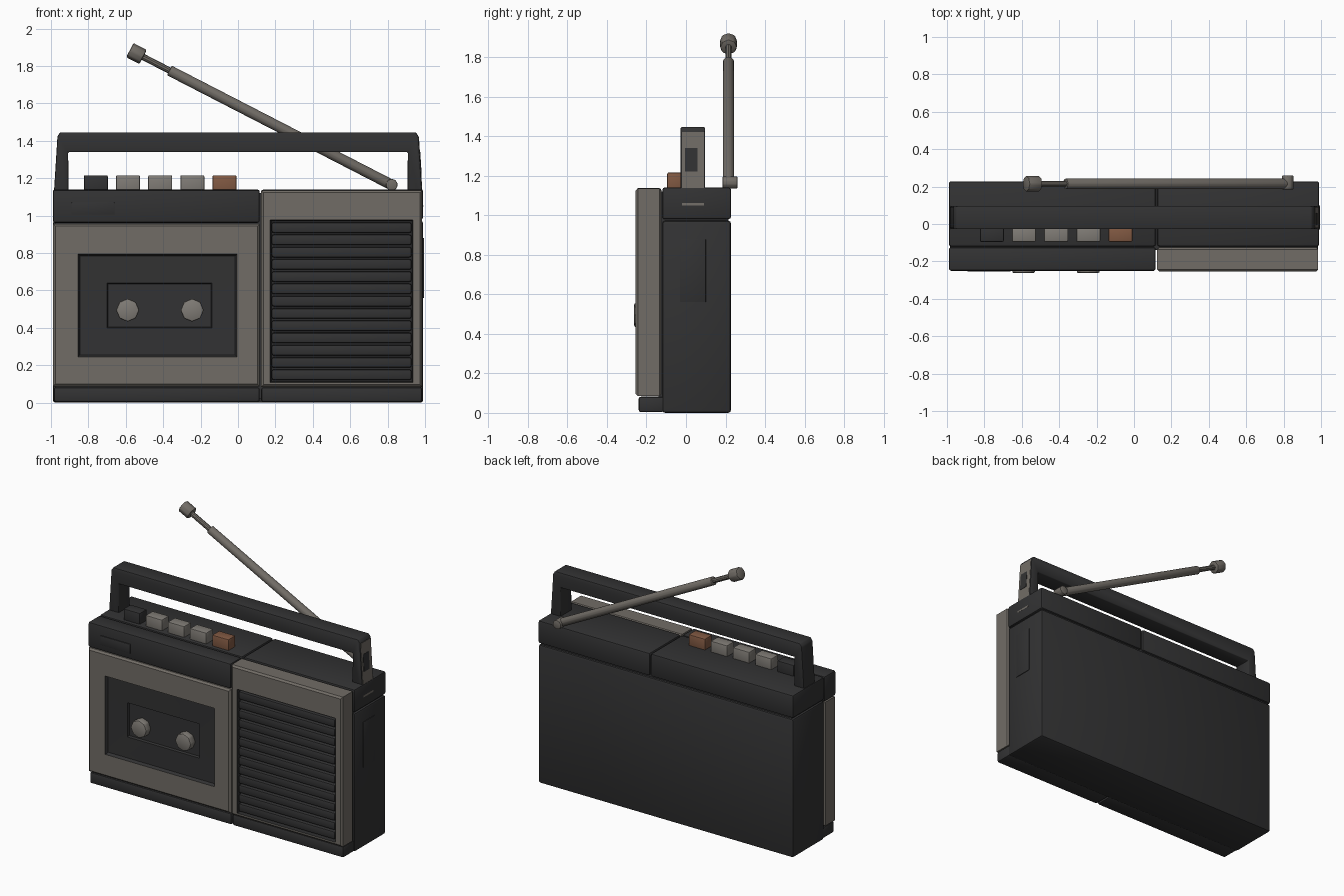
import bpy, bmesh, math
from mathutils import Vector

if "Cube" in bpy.data.objects:
    bpy.data.objects.remove(bpy.data.objects["Cube"])


def material(name, rgb):
    m = bpy.data.materials.new(name)
    m.diffuse_color = (*rgb, 1)
    m.use_nodes = True
    m.node_tree.nodes["Principled BSDF"].inputs["Base Color"].default_value = m.diffuse_color
    return m


DARK = material("charcoal plastic", (0.032, 0.032, 0.033))
GRILLE = material("grille black", (0.025, 0.025, 0.026))
GREY = material("warm grey", (0.165, 0.150, 0.132))
LIGHT = material("light grey", (0.215, 0.200, 0.180))
BROWN = material("record brown", (0.220, 0.100, 0.055))


def finish(name, bm, mats, bevel=0.0):
    bmesh.ops.recalc_face_normals(bm, faces=bm.faces)
    if bevel:
        bmesh.ops.bevel(bm, geom=bm.edges[:], offset=bevel, segments=2,
                        profile=0.5, affect='EDGES', clamp_overlap=True)
    me = bpy.data.meshes.new(name)
    bm.to_mesh(me)
    bm.free()
    for m in mats:
        me.materials.append(m)
    me.shade_smooth()
    me.set_sharp_from_angle(angle=math.radians(35))
    ob = bpy.data.objects.new(name, me)
    bpy.context.collection.objects.link(ob)
    return ob


def prism(name, pts, y0, y1, mat, bevel=0.0):
    """Extrude an x-z outline from y0 to y1."""
    bm = bmesh.new()
    f = bm.faces.new([bm.verts.new((x, y0, z)) for x, z in pts])
    ext = bmesh.ops.extrude_face_region(bm, geom=[f])
    bmesh.ops.translate(bm, vec=(0, y1 - y0, 0),
                        verts=[v for v in ext["geom"] if isinstance(v, bmesh.types.BMVert)])
    return finish(name, bm, [mat], bevel)


def box(name, x0, x1, y0, y1, z0, z1, mat, bevel=0.0):
    return prism(name, [(x0, z0), (x1, z0), (x1, z1), (x0, z1)], y0, y1, mat, bevel)


def rod(name, a, b, r, mat, sides=12, bevel=0.0):
    a, b = Vector(a), Vector(b)
    bm = bmesh.new()
    bmesh.ops.create_cone(bm, cap_ends=True, segments=sides, radius1=r, radius2=r,
                          depth=(b - a).length)
    bm.transform(Vector((b - a)).to_track_quat('Z', 'Y').to_matrix().to_4x4())
    bmesh.ops.translate(bm, vec=(a + b) / 2, verts=bm.verts)
    return finish(name, bm, [mat], bevel)


def stepped_panel(name, rings, mats):
    """Loft rectangles (x0, x1, z0, z1, y, material of the following band)."""
    bm = bmesh.new()
    loops = [[bm.verts.new(p) for p in
              ((x0, y, z0), (x1, y, z0), (x1, y, z1), (x0, y, z1))]
             for x0, x1, z0, z1, y, _ in rings]
    bm.faces.new(loops[0])
    for ring, a, b in zip(rings, loops, loops[1:]):
        for i in range(4):
            j = (i + 1) % 4
            bm.faces.new((a[i], a[j], b[j], b[i])).material_index = ring[5]
    bm.faces.new(loops[-1]).material_index = rings[-1][5]
    return finish(name, bm, mats)


def outer_rings(x0, x1, z0, z1, front):
    e = 0.012
    return [(x0 + e, x1 - e, z0 + e, z1 - e, -0.125, 0),
            (x0, x1, z0, z1, -0.135, 0),
            (x0, x1, z0, z1, front + e, 0),
            (x0 + e, x1 - e, z0 + e, z1 - e, front, 0)]


# Rear case: lower shell, inner core and a split top band
box("rear_case", -0.99, 0.99, -0.12, 0.228, 0, 0.972, DARK, 0.015)
box("case_core", -0.975, 0.975, -0.14, 0.215, 0.02, 1.12, DARK)
box("top_band_left", -0.99, 0.116, -0.12, 0.228, 0.98, 1.14, DARK, 0.012)
box("top_band_right", 0.124, 0.99, -0.12, 0.228, 0.98, 1.14, DARK, 0.012)
box("side_plate", 0.985, 0.994, -0.03, 0.10, 0.56, 0.88, DARK, 0.002)

# Front base strip and control strip
box("base_strip_left", -0.985, 0.116, -0.24, -0.11, 0.004, 0.082, DARK, 0.012)
box("base_strip_right", 0.124, 0.985, -0.24, -0.11, 0.004, 0.082, DARK, 0.012)
box("control_strip", -0.99, 0.116, -0.25, -0.125, 0.962, 1.138, DARK, 0.012)
box("control_strip_plate", -0.89, -0.66, -0.255, -0.245, 1.005, 1.07, DARK, 0.003)

# Cassette door with stepped window
stepped_panel("cassette_door", outer_rings(-0.988, 0.116, 0.088, 0.956, -0.252) + [
    (-0.855, -0.005, 0.245, 0.795, -0.252, 1),
    (-0.845, -0.015, 0.255, 0.785, -0.232, 1),
    (-0.70, -0.14, 0.40, 0.64, -0.228, 1),
    (-0.695, -0.145, 0.405, 0.635, -0.212, 1)], [GREY, DARK])
for x, side in ((-0.59, "left"), (-0.245, "right")):
    rod("reel_hub_" + side, (x, -0.205, 0.495), (x, -0.262, 0.495), 0.062, LIGHT, 8, 0.008)

# Speaker panel with slatted grille
stepped_panel("speaker_panel", outer_rings(0.124, 0.985, 0.085, 1.135, -0.255) + [
    (0.172, 0.935, 0.108, 0.978, -0.255, 1),
    (0.178, 0.929, 0.114, 0.972, -0.222, 1)], [GREY, GRILLE])
COUNT = 13
PITCH = 0.852 / COUNT
for i in range(COUNT):
    z = 0.117 + i * PITCH
    box(f"grille_slat_{i + 1}", 0.18, 0.927, -0.253, -0.215, z + 0.005, z + PITCH - 0.005,
        DARK, 0.010)

# Tape buttons
for i, mat in enumerate((DARK, LIGHT, LIGHT, LIGHT, BROWN)):
    x = -0.76 + i * 0.172
    box(f"tape_button_{i + 1}", x - 0.064, x + 0.064, -0.095, -0.015, 1.12, 1.216, mat, 0.007)


# Carrying handle, with worn grey facing on the right arm
def arm_x(z):
    return 0.99 - 0.0625 * (z - 1.03)


right = [(0.905, 1.03), (arm_x(1.03), 1.03), (arm_x(1.425), 1.425), (0.95, 1.446)]
left = [(-x, z) for x, z in reversed(right)]
prism("carry_handle", right + left + [(-0.908, 1.34), (0.908, 1.34)], -0.028, 0.097, DARK, 0.007)


def arm_facing(name, y0, y1, z0, z1, thick, mat):
    prism(name, [(arm_x(z0) - 0.003, z0), (arm_x(z0) + thick, z0),
                 (arm_x(z1) + thick, z1), (arm_x(z1) - 0.003, z1)], y0, y1, mat)


arm_facing("handle_arm_facing", -0.021, 0.090, 1.05, 1.42, 0.002, GREY)
arm_facing("handle_arm_patch", -0.005, 0.058, 1.22, 1.34, 0.004, DARK)

# Telescopic aerial
Y = 0.215
base, tip = Vector((0.82, Y, 1.165)), Vector((-0.50, Y, 1.845))
axis = (tip - base).normalized()
rod("aerial_pivot", (0.822, 0.185, 1.165), (0.822, 0.26, 1.165), 0.032, GREY, 10, 0.005)
rod("aerial_tube", base, base + axis * 1.335, 0.029, GREY, 12, 0.004)
rod("aerial_inner_rod", base + axis * 1.3, tip + axis * 0.02, 0.017, GREY, 10)
rod("aerial_tip", tip + axis * 0.008, tip + axis * 0.088, 0.044, GREY, 8, 0.008)
